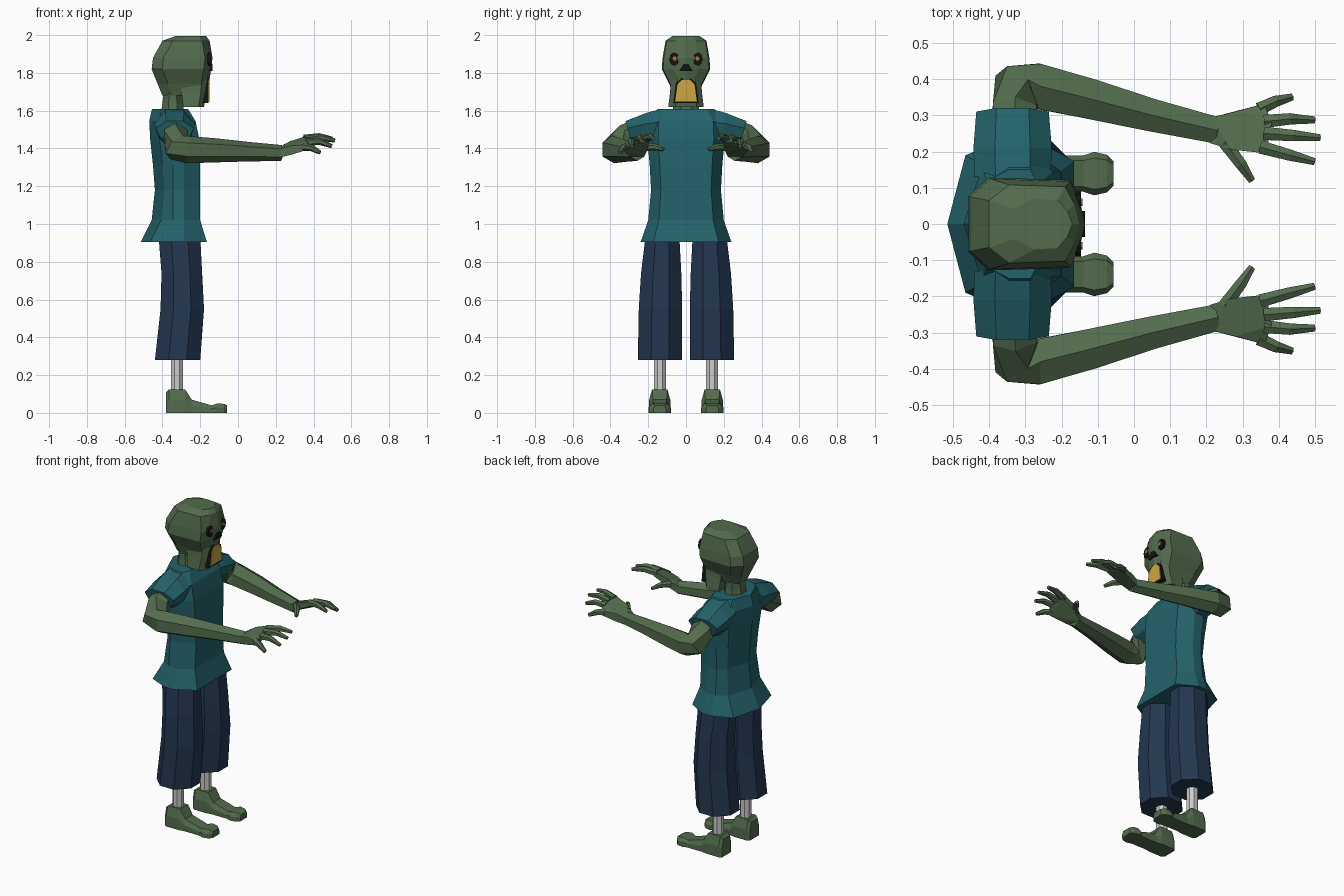
import bpy, bmesh
from math import sin, cos, pi
from mathutils import Vector as V

if "Cube" in bpy.data.objects:
    bpy.data.objects.remove(bpy.data.objects["Cube"])


def material(name, r, g, b):
    m = bpy.data.materials.new(name)
    m.diffuse_color = (r, g, b, 1)
    m.use_nodes = True
    m.node_tree.nodes["Principled BSDF"].inputs["Base Color"].default_value = m.diffuse_color
    return m


SKIN = material("skin", 0.085, 0.15, 0.073)
SHIRT = material("shirt", 0.017, 0.125, 0.145)
DENIM = material("denim", 0.017, 0.038, 0.08)
BLACK = material("black", 0.006, 0.007, 0.006)
YELLOW = material("yellow", 0.6, 0.38, 0.05)
ORANGE = material("orange", 0.5, 0.16, 0.03)


def finish(name, bm, mat, mirror):
    bmesh.ops.recalc_face_normals(bm, faces=bm.faces)
    me = bpy.data.meshes.new(name)
    bm.to_mesh(me)
    bm.free()
    ob = bpy.data.objects.new(name, me)
    bpy.context.collection.objects.link(ob)
    if mat:
        me.materials.append(mat)
    if mirror:
        md = ob.modifiers.new("mirror", 'MIRROR')
        md.use_axis = (False, True, False)
    return ob


def loft(name, rings, mat, mirror=False):
    """Skin a list of equal-length rings and cap both ends."""
    bm = bmesh.new()
    rows = [[bm.verts.new(p) for p in ring] for ring in rings]
    n = len(rows[0])
    for a, b in zip(rows, rows[1:]):
        for i in range(n):
            j = (i + 1) % n
            bm.faces.new((a[i], a[j], b[j], b[i]))
    bm.faces.new(rows[0])
    bm.faces.new(rows[-1])
    return finish(name, bm, mat, mirror)


def hull(name, pts, mat, mirror=False):
    bm = bmesh.new()
    for p in pts:
        bm.verts.new(p)
    bmesh.ops.convex_hull(bm, input=bm.verts)
    return finish(name, bm, mat, mirror)


def tube(name, path, mat, sides=6, mirror=True):
    """Faceted limb along (x, y, z, radius) points."""
    pts = [V(p[:3]) for p in path]
    rings = []
    for i, p in enumerate(pts):
        d = V()
        if i:
            d += (p - pts[i - 1]).normalized()
        if i < len(pts) - 1:
            d += (pts[i + 1] - p).normalized()
        side = d.cross(V((0, 0, 1))).normalized()
        up = side.cross(d).normalized()
        rings.append([p + path[i][3] * (side * cos(2 * pi * k / sides + pi / sides)
                                        + up * sin(2 * pi * k / sides + pi / sides))
                      for k in range(sides)])
    return loft(name, rings, mat, mirror)


def both(half):
    """Complete a half ring across y = 0, skipping points on the centre line."""
    return half + [(x, -y, z) for x, y, z in reversed(half) if y > 1e-5]


def oct_ring(x0, x1, y0, y1, z, c=0.3):
    cx, cy = (x1 - x0) * c, (y1 - y0) * c
    return [(x0 + cx, y0, z), (x1 - cx, y0, z), (x1, y0 + cy, z), (x1, y1 - cy, z),
            (x1 - cx, y1, z), (x0 + cx, y1, z), (x0, y1 - cy, z), (x0, y0 + cy, z)]


# Head: ridge down the middle of the face, flat back
loft("head", [both([(xf, 0, z), (xf - .014, .5 * w, z), (xf - .04, .95 * w, z),
                    (xb + .055, w, z), (xb, .6 * w, z)])
              for z, xb, xf, w in [(1.68, -.40, -.20, .065), (1.74, -.425, -.155, .088),
                                   (1.82, -.457, -.142, .128), (1.88, -.45, -.135, .124),
                                   (1.97, -.40, -.15, .108), (1.995, -.33, -.17, .07)]], SKIN)
loft("jaw", [both([(xf, .6 * w, z), (xf - .03, w, z), (xb, .95 * w, z)])
             for z, xb, xf, w in [(1.62, -.29, -.18, .094), (1.70, -.30, -.166, .084),
                                  (1.78, -.30, -.16, .08)]], SKIN)
loft("neck", [oct_ring(-.41, -.285, -.075, .075, 1.57), oct_ring(-.40, -.29, -.065, .065, 1.64),
              oct_ring(-.385, -.31, -.065, .065, 1.76)], SKIN)


# Face details: thin plates set into the face
def plate(name, outline, x0, x1, mat, mirror=False):
    loft(name, [[(x0, y, z) for y, z in outline], [(x1, y, z) for y, z in outline]], mat, mirror)


def disc(y, z, ry, rz, n=8):
    return [(y + ry * cos(2 * pi * k / n), z + rz * sin(2 * pi * k / n)) for k in range(n)]


plate("eye_socket", disc(.062, 1.873, .027, .036), -.20, -.146, BLACK, True)
plate("pupil", disc(.06, 1.876, .011, .013, 6), -.16, -.142, ORANGE, True)
plate("nose_hole", [(-.036, 1.81), (.036, 1.81), (.012, 1.848), (-.012, 1.848)], -.2, -.135, BLACK)
mouth = [(-.066, 1.64), (.066, 1.64), (.052, 1.745), (.025, 1.772), (-.025, 1.772), (-.052, 1.745)]
plate("mouth", mouth, -.22, -.155, BLACK)
teeth = [(y * .87, 1.704 + (z - 1.704) * .85) for y, z in mouth]
plate("teeth", teeth, -.2, -.15, YELLOW)

# Shirt: body with flared hem and a ridge down the back
loft("shirt", [both([(xf, .72 * w, z), (-.285, w, z), (-.345, w, z),
                     (xb + .05, .79 * w, z), (xb, 0, z)])
               for z, xb, xf, w in [(.905, -.515, -.165, .24), (1.02, -.457, -.20, .20),
                                    (1.18, -.44, -.20, .185), (1.31, -.45, -.20, .192),
                                    (1.45, -.465, -.205, .205), (1.545, -.47, -.225, .20),
                                    (1.61, -.455, -.265, .15)]], SHIRT)
loft("sleeve", [[(-.335 + rx * a, y + dy * b, zc + rz * b)
                 for a, b in [(1, .35), (.45, 1), (-.45, 1), (-1, .35), (-.8, -.45),
                              (-.35, -1), (.35, -1), (.8, -.45)]]
                for y, dy, zc, rx, rz in [(.13, 0, 1.505, .105, .105), (.21, 0, 1.50, .108, .088),
                                          (.305, .015, 1.487, .10, .058)]], SHIRT, True)

# Trousers, exposed shin bones and feet
loft("trouser_leg", [oct_ring(x0, x1, y0, y1, z)
                     for z, x0, x1, y0, y1 in [(.28, -.44, -.20, .02, .255), (.55, -.41, -.18, .02, .25),
                                               (.74, -.405, -.19, .025, .238),
                                               (.93, -.42, -.20, .035, .215)]], DENIM, True)
tube("shin_bone", [(-.322, .137, .10, .034), (-.3221, .137, .32, .034)], None, 8)
loft("foot", [[(x, .139 + s * w, z) for s, z in [(-1, 0), (1, 0), (1, h * .55), (.72, h),
                                                 (-.72, h), (-1, h * .55)]]
              for x, w, h in [(-.382, .045, .11), (-.365, .056, .125), (-.28, .056, .125),
                              (-.245, .05, .07), (-.14, .05, .04), (-.11, .06, .05),
                              (-.075, .052, .048), (-.057, .034, .04)]], SKIN, True)

# Bent arms reaching forward
tube("arm", [(-.335, .22, 1.51, .06), (-.33, .31, 1.465, .07), (-.325, .372, 1.405, .075),
             (-.265, .38, 1.393, .072), (-.12, .345, 1.39, .064), (.05, .30, 1.383, .052),
             (.23, .258, 1.376, .042)], SKIN)
hull("palm", [(x, y, z + s * t) for x, y, z, t in
              [(.21, .293, 1.372, .022), (.21, .223, 1.376, .022), (.28, .31, 1.39, .024),
               (.27, .205, 1.412, .024), (.36, .332, 1.405, .014), (.38, .28, 1.437, .015),
               (.365, .195, 1.452, .015)] for s in (-1, 1)], SKIN, True)
fingers = {"index_finger": ((.35, .212, 1.452), (.43, .19, 1.463), (.498, .172, 1.452)),
           "middle_finger": ((.36, .25, 1.447), (.44, .244, 1.458), (.513, .238, 1.442)),
           "ring_finger": ((.36, .283, 1.432), (.43, .29, 1.437), (.497, .287, 1.412)),
           "little_finger": ((.345, .317, 1.408), (.39, .338, 1.403), (.435, .35, 1.378)),
           "thumb": ((.25, .225, 1.405), (.295, .165, 1.408), (.325, .12, 1.395))}
for name, path in fingers.items():
    tube(name, [(*p, r) for p, r in zip(path, (.021, .018, .011))], SKIN, 6)
